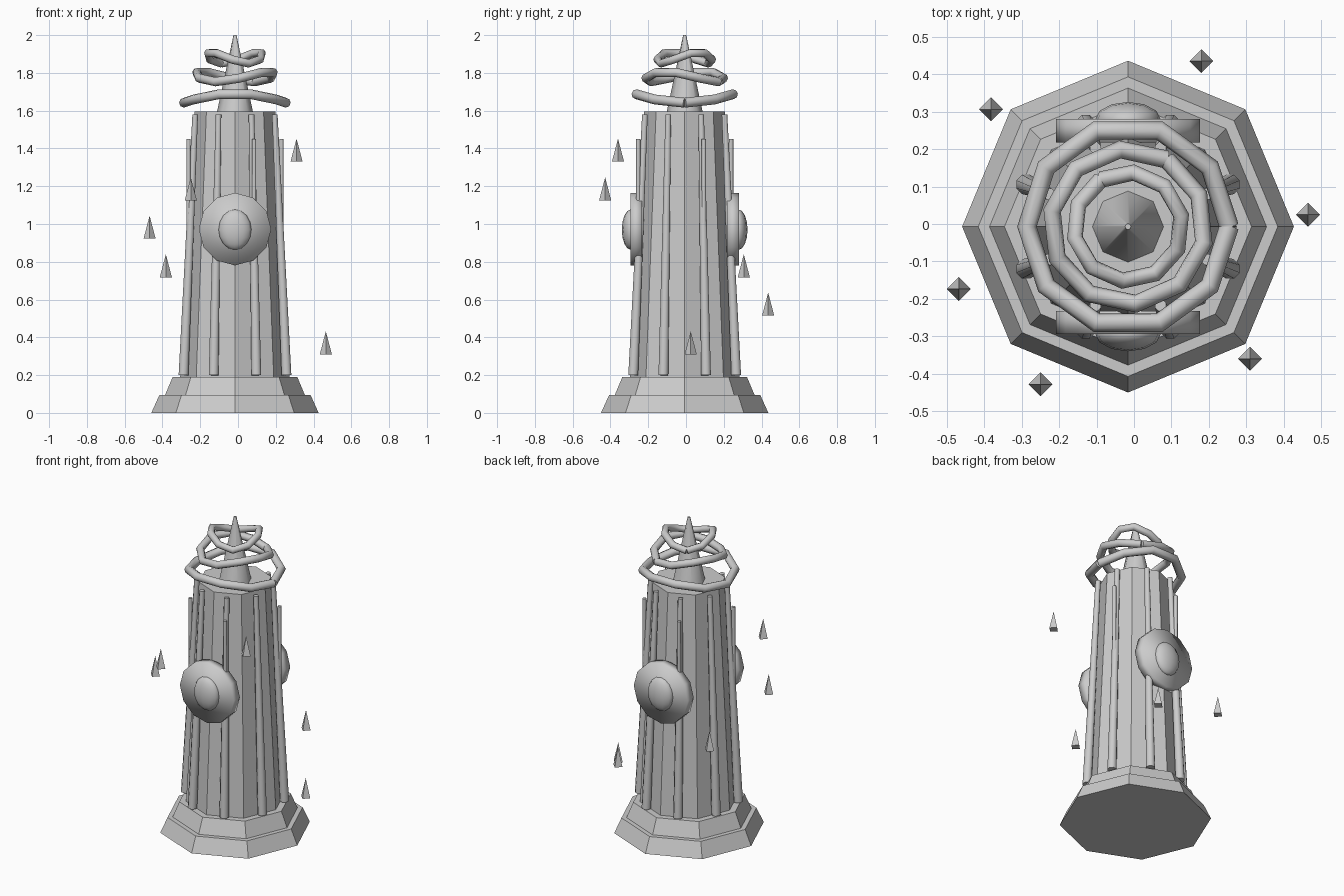
import bpy
from math import sin, cos, pi, radians
from mathutils import Vector

if "Cube" in bpy.data.objects:
    bpy.data.objects.remove(bpy.data.objects["Cube"])

AX, AY = -0.016, -0.007   # tower axis


def named(name, smooth=False):
    ob = bpy.context.object
    ob.name = name
    if smooth:
        bpy.ops.object.shade_smooth_by_angle(angle=radians(60))
    return ob


def frustum(name, p0, p1, r0, r1, sides=8, smooth=False):
    a, b = Vector(p0), Vector(p1)
    d = b - a
    bpy.ops.mesh.primitive_cone_add(vertices=sides, radius1=r0, radius2=r1, depth=d.length,
                                    location=(a + b) / 2,
                                    rotation=d.to_track_quat('Z', 'Y').to_euler())
    return named(name, smooth)


def upright(name, z0, z1, r0, r1, smooth=False):
    bpy.ops.mesh.primitive_cone_add(vertices=8, radius1=r0, radius2=r1, depth=z1 - z0,
                                    location=(AX, AY, (z0 + z1) / 2))
    return named(name, smooth)


def polar(r, deg, z):
    # angle measured from the front, towards +x
    t = radians(deg)
    return (AX + r * sin(t), AY - r * cos(t), z)


# Octagonal base tiers, body and spire
upright("base_lower", 0, 0.095, 0.443, 0.40)
upright("base_upper", 0.095, 0.19, 0.37, 0.33)
upright("tower_body", 0.19, 1.595, 0.29, 0.214)
upright("spire", 1.59, 2.0, 0.096, 0.008, True)

# Eight tapering ribs in the middle of the body faces
for i in range(8):
    a = 22.5 + 45 * i
    frustum(f"rib_{i}", polar(0.295, a, 0.2), polar(0.228, a, 1.58), 0.028, 0.016, 8, True)

# Four thin upright rods over every second rib
for i in range(4):
    a = 22.5 + 90 * i
    frustum(f"thin_rod_{i}", polar(0.266, a, 0.6), polar(0.266, a, 1.45), 0.012, 0.012, 6, True)

# Round disc with a domed boss on front and back
for s, side in ((-1, "front"), (1, "back")):
    frustum(f"{side}_disc", (AX, AY + s * 0.225, 0.973), (AX, AY + s * 0.287, 0.973),
            0.192, 0.192, 12)
    bpy.ops.object.shade_smooth()
    bpy.ops.mesh.primitive_uv_sphere_add(segments=12, ring_count=8, radius=1,
                                         location=(AX, AY + s * 0.285, 0.97))
    bpy.context.object.scale = (0.088, 0.048, 0.107)
    named(f"{side}_boss", True)


# Wavy ten-sided rings, each an open tube whose ends meet
def ring(name, radius, z, wave, tube, phase):
    cu = bpy.data.curves.new(name, 'CURVE')
    cu.dimensions = '3D'
    cu.bevel_depth = tube
    cu.bevel_resolution = 2
    cu.use_fill_caps = True
    sp = cu.splines.new('POLY')
    sp.points.add(10)
    for k, p in enumerate(sp.points):
        t = 2 * pi * k / 10
        p.co = (AX + radius * cos(t + phase), AY + radius * sin(t + phase),
                z - wave * cos(2 * t), 1)
    sp.use_smooth = True
    ob = bpy.data.objects.new(name, cu)
    bpy.context.collection.objects.link(ob)


ring("ring_lower", 0.27, 1.667, 0.025, 0.026, 0)
ring("ring_middle", 0.207, 1.78, 0.027, 0.024, radians(60))
ring("ring_upper", 0.145, 1.88, 0.03, 0.022, radians(120))

# Floating four-sided shards
shards = [(0.465, 0.025, 0.31), (0.18, 0.435, 0.515), (-0.382, 0.306, 0.718),
          (-0.468, -0.173, 0.922), (-0.25, -0.428, 1.125), (0.31, -0.36, 1.33)]
for i, (x, y, z) in enumerate(shards):
    bpy.ops.mesh.primitive_cone_add(vertices=4, radius1=0.032, radius2=0, depth=0.122,
                                    location=(x, y, z + 0.061))
    named(f"shard_{i}")
